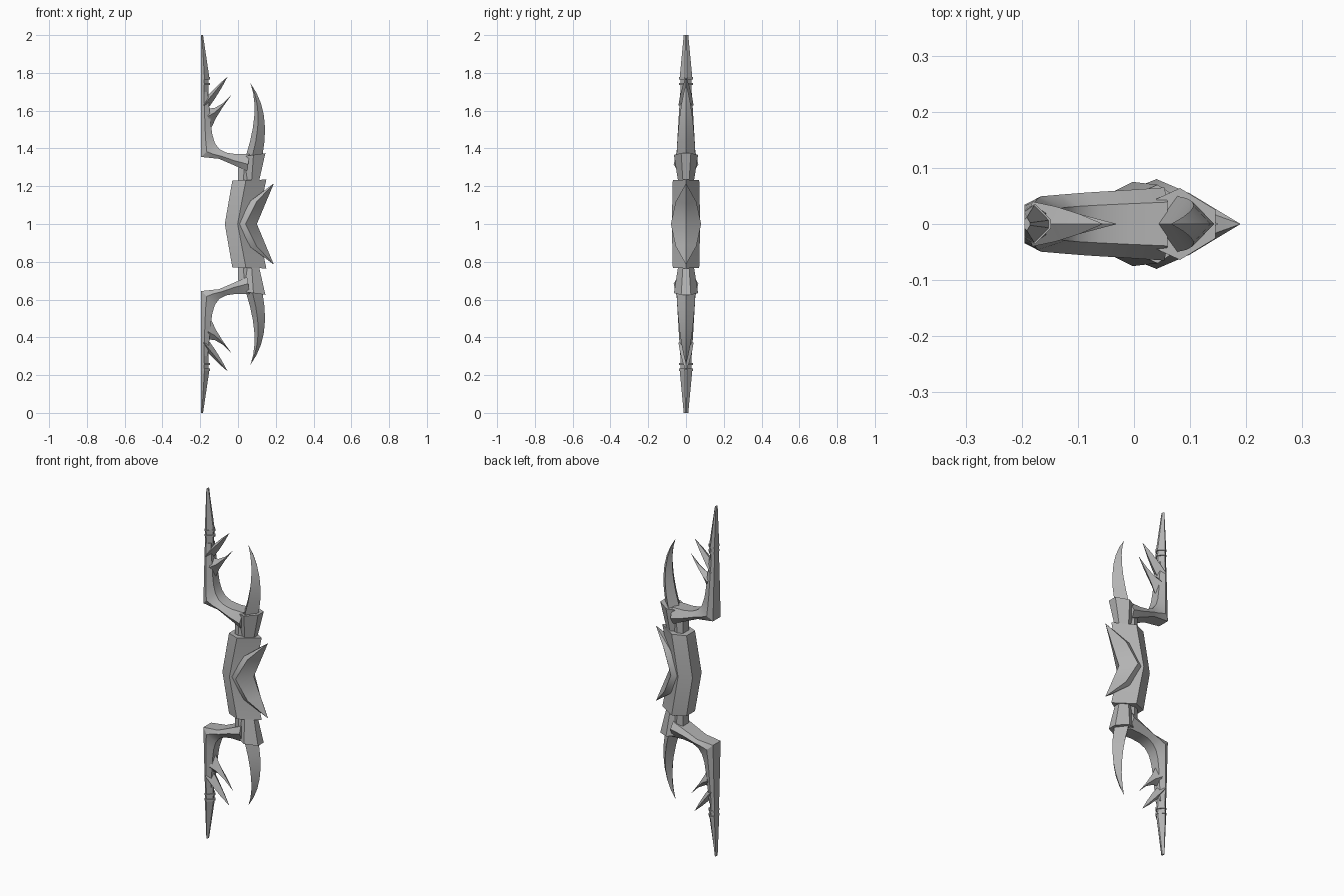
import bpy
import bmesh
import math
from mathutils import Vector

cube = bpy.data.objects.get("Cube")
if cube:
    bpy.data.objects.remove(cube, do_unlink=True)

grey = bpy.data.materials.new("grey metal")
grey.use_nodes = True
colour = (.45, .45, .45, 1)
grey.diffuse_color = colour
grey.node_tree.nodes["Principled BSDF"].inputs["Base Color"].default_value = colour


def mix(a, b, t):
    return a + (b - a) * t


def as_values(points):
    return [Vector(p) if isinstance(p, tuple) else p for p in points]


def curve(*points):
    """Bezier through the control points, or a straight change between two."""
    def at(t):
        values = as_values(points)
        while len(values) > 1:
            values = [mix(a, b, t) for a, b in zip(values, values[1:])]
        return values[0]
    return at


def bent(*points):
    """Polyline with straight pieces of equal parameter length."""
    def at(t):
        values = as_values(points)
        last = len(values) - 2
        piece = min(int(t * (last + 1)), last)
        return mix(values[piece], values[piece + 1], t * (last + 1) - piece)
    return at


def sweep(name, back, front, width, steps=1, back_flat=0, front_flat=0, capped=True):
    """Skin a ridged section between two edges in the xz plane, then mirror it downwards."""
    section = [(0, back_flat), (.4, 1), (1, front_flat)]
    ring = section + [(across, -side) for across, side in reversed(section) if side]
    bm = bmesh.new()
    rings = []
    for step in range(steps + 1):
        t = step / steps
        verts = []
        for across, side in ring:
            x, z = mix(back(t), front(t), across)
            verts.append(bm.verts.new((x, side * width(t), z)))
        rings.append(verts)
    for lower, upper in zip(rings, rings[1:]):
        for i in range(len(ring)):
            bm.faces.new((lower[i - 1], lower[i], upper[i], upper[i - 1]))
    if capped:
        bm.faces.new(rings[0])
    bm.faces.new(rings[-1])
    bmesh.ops.remove_doubles(bm, verts=bm.verts, dist=.0002)
    bmesh.ops.recalc_face_normals(bm, faces=bm.faces)
    mesh = bpy.data.meshes.new(name)
    bm.to_mesh(mesh)
    bm.free()
    mesh.materials.append(grey)
    for face in mesh.polygons:
        face.use_smooth = True
    mesh.set_sharp_from_angle(angle=math.radians(28))
    obj = bpy.data.objects.new(name, mesh)
    obj.location.z = 1
    bpy.context.collection.objects.link(obj)
    mirror = obj.modifiers.new("lower half", 'MIRROR')
    mirror.use_axis = (False, False, True)


# Flat string side of the limbs; heights are measured from the middle of the bow
left = -.195

# Central grip with flared ends, and the pointed leaf on its front
sweep("grip", curve((-.07, 0), (-.03, .23)), curve((.1, 0), (.15, .235)),
      curve(.075, .07), back_flat=.55, capped=False)
leaf_tip = (.19, .215)
sweep("grip_leaf", curve((0, 0), (.04, .14), leaf_tip), curve((.1, 0), leaf_tip),
      curve(.08, .07, 0), steps=2, back_flat=.8, capped=False)

# Neck and socket between grip and limb
sweep("neck", curve((0, .2), (0, .3)), curve((.07, .2), (.08, .3)),
      curve(.04, .04), back_flat=.7, front_flat=.6)
sweep("limb_socket", curve((.045, .21), (.04, .36)), curve((.11, .22), (.145, .375)),
      curve(.04, .064), back_flat=.7, front_flat=.4)

# Limb: sharp corner outside, rounded crook inside
sweep("limb",
      bent((.05, .28), (-.1, .345), (left, .355), (left, .5), (left, .7)),
      curve((.06, .37), (-.16, .36), (-.13, .42), (-.16, .7)),
      curve(.065, .05, .05, .03), steps=8, back_flat=.7, front_flat=.6)

# Curved horn
horn_tip = (.066, .745)
sweep("horn", curve((.04, .355), (.12, .6), horn_tip), curve((.13, .365), (.175, .6), horn_tip),
      curve(.05, .04, 0), steps=6)

# Two thorns on the inner side of the limb
upper_tip = (-.055, .78)
sweep("upper_thorn", curve((left, .64), (-.13, .72), upper_tip),
      curve((-.16, .61), (-.1, .69), upper_tip), curve(.04, .03, 0), steps=3)
lower_tip = (-.03, .69)
sweep("lower_thorn", curve((-.17, .61), (-.1, .6), lower_tip),
      curve((-.14, .51), (-.12, .57), lower_tip), curve(.035, .02, 0), steps=3)


# Ringed end spike
def tip_piece(name, bottom, top, depth, end_depth, width, end_width):
    sweep(name, curve((left, bottom), (left, top)),
          curve((left + depth, bottom), (left + end_depth, top)),
          curve(width, end_width), back_flat=.65, front_flat=.2)


tip_piece("tip_neck", .68, .77, .04, .04, .03, .03)
for name, height in (("lower_ring", .735), ("upper_ring", .765)):
    tip_piece(name, height, height + .012, .047, .047, .036, .036)
tip_piece("tip_spike", .77, 1, .044, .01, .034, .012)
